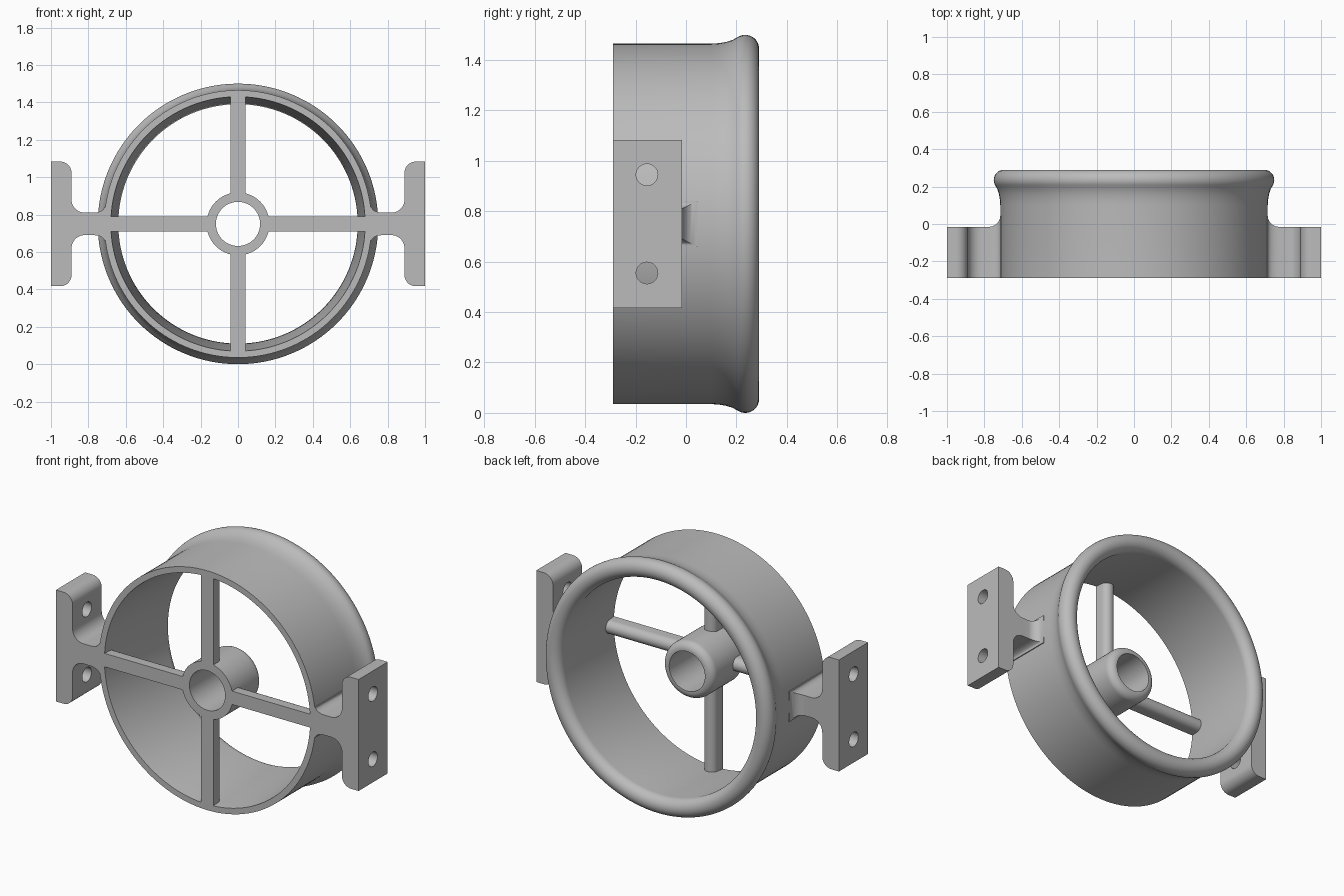
import bpy, bmesh
from math import sin, cos, pi, radians

if "Cube" in bpy.data.objects:
    bpy.data.objects.remove(bpy.data.objects["Cube"])

CZ = 0.75                      # height of the ring axis
FRONT, BACK = -0.29, -0.015    # depth range of the brackets

grey = bpy.data.materials.new("plain grey")
grey.use_nodes = True
grey.diffuse_color = (0.5, 0.5, 0.5, 1)
grey.node_tree.nodes["Principled BSDF"].inputs["Base Color"].default_value = (0.5, 0.5, 0.5, 1)


def arc(cx, cy, r, start, end, n=10):
    """Points along an arc, angles in degrees."""
    angles = [radians(start + (end - start) * i / n) for i in range(n + 1)]
    return [(cx + r * cos(a), cy + r * sin(a)) for a in angles]


def loft(name, sections, loop=False):
    """Skin matching closed cross-sections; cap the ends unless looped."""
    bm = bmesh.new()
    rings = [[bm.verts.new(p) for p in s] for s in sections]
    pairs = list(zip(rings, rings[1:]))
    if loop:
        pairs.append((rings[-1], rings[0]))
    else:
        bm.faces.new(rings[0])
        bm.faces.new(rings[-1])
    for a, b in pairs:
        for i in range(len(a)):
            j = (i + 1) % len(a)
            bm.faces.new((a[i], a[j], b[j], b[i]))
    bmesh.ops.recalc_face_normals(bm, faces=bm.faces)
    mesh = bpy.data.meshes.new(name)
    bm.to_mesh(mesh)
    bm.free()
    mesh.materials.append(grey)
    obj = bpy.data.objects.new(name, mesh)
    bpy.context.collection.objects.link(obj)
    return obj


def smooth(obj):
    bpy.ops.object.select_all(action="DESELECT")
    obj.select_set(True)
    bpy.context.view_layer.objects.active = obj
    bpy.ops.object.shade_smooth_by_angle(angle=radians(30))


def lathe(name, profile, n=128):
    """Turn a closed (y, radius) profile about the ring axis."""
    turns = [2 * pi * i / n for i in range(n)]
    smooth(loft(name, [[(r * cos(t), y, CZ + r * sin(t)) for y, r in profile]
                       for t in turns], loop=True))


# Ring with a rounded, flared lip at the back
lathe("outer_ring", [(FRONT, 0.68), (FRONT, 0.715), (0.1, 0.715), (0.13, 0.717),
                     (0.16, 0.722), (0.185, 0.73)]
      + arc(0.235, 0.695, 0.055, 125, -90, 20))

# Hub tube with a rounded back edge
lathe("hub", [(FRONT, 0.118), (FRONT, 0.168)]
      + arc(-0.055, 0.123, 0.045, 90, 0) + [(-0.01, 0.118)], 96)

# Four spokes, flat at the front and half round at the back
section = [(-0.04, FRONT), (0.04, FRONT)] + arc(0, -0.243, 0.04, 0, 180, 16)
for k, name in enumerate(("left", "top", "right", "bottom")):
    c, s = cos(k * pi / 2), sin(k * pi / 2)
    smooth(loft("spoke_" + name,
                [[(d * c - w * s, y, CZ + d * s + w * c) for w, y in section]
                 for d in (0.14, 0.685)]))

# Mounting plate outline (x, z offset): upper half, then mirrored below
upper = ([(1.0, 0.333)] + arc(0.95, 0.273, 0.06, 90, 180)
         + arc(0.82, 0.13, 0.07, 0, -90))
outline = upper + [(x, -z) for x, z in reversed(upper)]

for side, name in ((1, "left"), (-1, "right")):
    plate = loft("mounting_plate_" + name,
                 [[(side * x, y, CZ + z) for x, z in outline] for y in (FRONT, BACK)])
    # Two screw holes through the plate
    for z in (-0.195, 0.195):
        hole = arc(-0.155, CZ + z, 0.043, 0, 348.75, 31)
        cutter = loft("screw_hole_cutter", [[(side * x, y, h) for y, h in hole]
                                            for x in (0.85, 1.05)])
        cut = plate.modifiers.new("screw_hole", "BOOLEAN")
        cut.operation, cut.solver, cut.object = "DIFFERENCE", "EXACT", cutter
        bpy.context.view_layer.objects.active = plate
        bpy.ops.object.modifier_apply(modifier=cut.name)
        bpy.data.objects.remove(cutter)
    smooth(plate)

    # Arm that flares where it meets the ring
    flare = [(0.695, 0.06)] + [(x, y) for x, y in arc(0.775, 0.06, 0.06, 180, 270)] + [(0.82, 0)]
    sections = []
    for x, f in flare:
        h, b = 0.06 + 0.5 * f, BACK + f
        sections.append([(side * x, y, CZ + z) for y, z in
                         ((FRONT, -h), (FRONT, h), (b, h), (b, -h))])
    smooth(loft("arm_" + name, sections))
